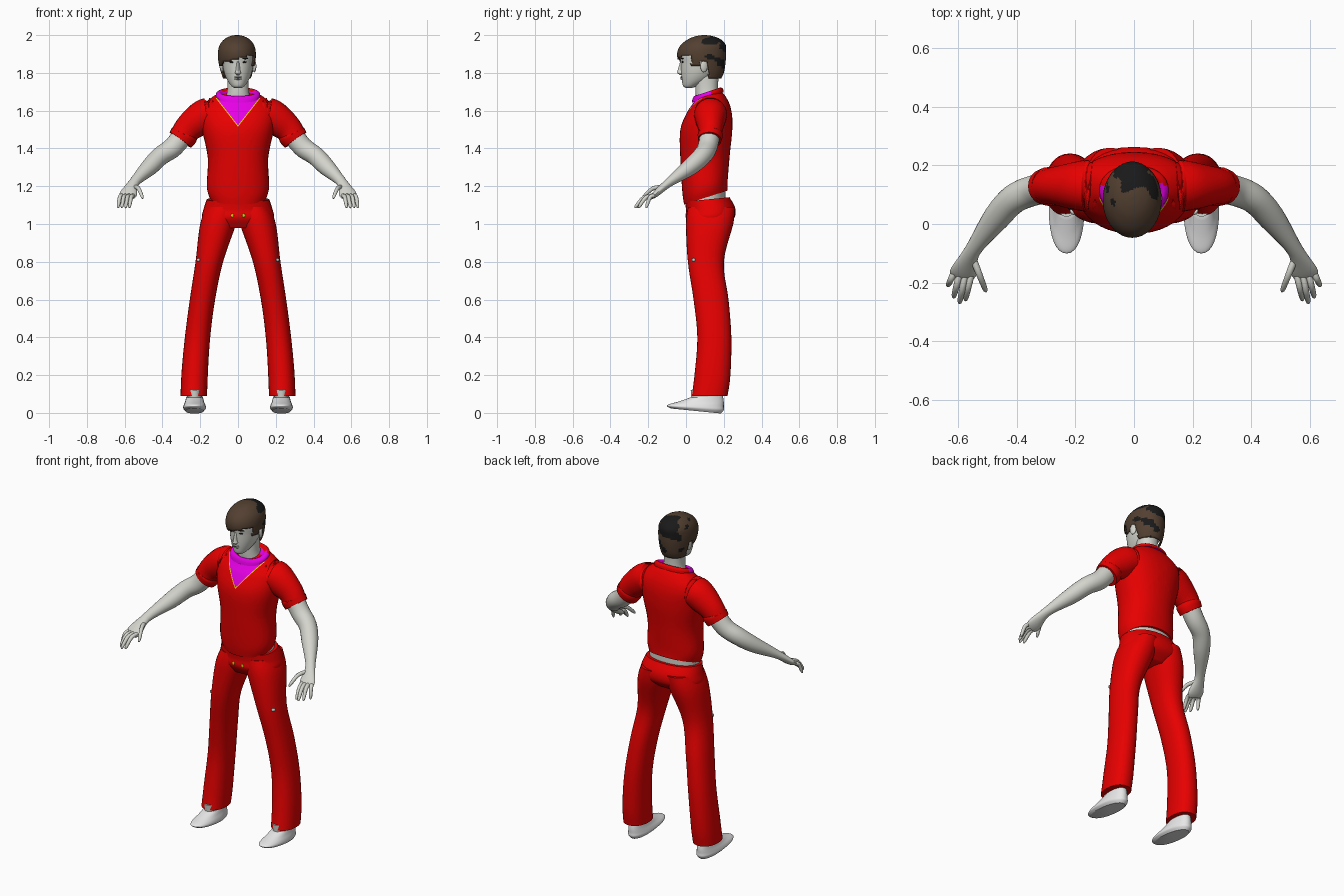
import bpy, bmesh, math
from mathutils import Vector, noise

if "Cube" in bpy.data.objects:
    bpy.data.objects.remove(bpy.data.objects["Cube"], do_unlink=True)


def material(name, *rgb):
    mat = bpy.data.materials.new(name)
    mat.use_nodes = True
    mat.diffuse_color = (*rgb, 1)
    shader = mat.node_tree.nodes["Principled BSDF"]
    shader.inputs["Base Color"].default_value = (*rgb, 1)
    return mat


RED = material("red cloth", .8, 0, 0)
MAGENTA = material("magenta undershirt", .8, 0, .8)
YELLOW = material("yellow stitching", .8, .6, 0)
SKIN = material("pale skin", .66, .66, .61)
BROWN = material("brown hair", .085, .05, .03)
BLACK = material("black", .01, .01, .01)
WHITE = material("white shoe", 1, 1, 1)
SIDES = (("left", 1), ("right", -1))
made = []


def spline(keys, steps):
    """Catmull-Rom interpolation through rows of numbers."""
    rows = []
    last = len(keys) - 1
    for i in range(last):
        before, start, end, after = (keys[max(0, min(last, i + k))] for k in (-1, 0, 1, 2))
        for step in range(steps):
            t = step / steps
            row = []
            for a, b, c, d in zip(before, start, end, after):
                linear = c - a
                square = 2 * a - 5 * b + 4 * c - d
                cube = 3 * (b - c) + d - a
                row.append(b + (linear * t + square * t ** 2 + cube * t ** 3) / 2)
            rows.append(row)
    rows.append(keys[-1])
    return rows


def circle(count, power=2):
    """Unit superellipse points."""
    def bulge(value):
        return math.copysign(abs(value) ** (2 / power), value)
    for i in range(count):
        angle = math.tau * i / count
        yield bulge(math.cos(angle)), bulge(math.sin(angle))


def loft(name, rings, materials):
    """Closed skin over a series of rings."""
    bm = bmesh.new()
    rows = [[bm.verts.new(point) for point in ring] for ring in rings]
    for low, high in zip(rows, rows[1:]):
        for i in range(len(low)):
            bm.faces.new((low[i - 1], low[i], high[i], high[i - 1]))
    bm.faces.new(rows[0])
    bm.faces.new(rows[-1])
    bmesh.ops.recalc_face_normals(bm, faces=bm.faces)
    mesh = bpy.data.meshes.new(name)
    bm.to_mesh(mesh)
    bm.free()
    for mat in materials:
        mesh.materials.append(mat)
    ob = bpy.data.objects.new(name, mesh)
    bpy.context.collection.objects.link(ob)
    made.append(ob)
    return ob


def level(z):
    return 0


def stack(name, keys, *materials, centre=level, tilt=level, count=32, steps=5, power=2.2):
    """Level sections: height, half width, front, back."""
    rings = []
    for z, half, front, back in spline(keys, steps):
        middle, depth = (front + back) / 2, (back - front) / 2
        rings.append([(centre(z) + half * c, middle + depth * s, z + tilt(z) * depth * s)
                      for c, s in circle(count, power)])
    return loft(name, rings, materials)


def tube(name, keys, mat, mirror, count=20, steps=5):
    """Sections square to a path: x, y, z, half width, half thickness."""
    rows = spline(keys, steps)
    path = [Vector(row[:3]) for row in rows]
    rings = []
    for i, (point, row) in enumerate(zip(path, rows)):
        along = (path[min(i + 1, len(path) - 1)] - path[max(i - 1, 0)]).normalized()
        across = Vector((1, 0, 0))
        across = (across - along * across.dot(along)).normalized()
        normal = along.cross(across)
        ring = [point + across * row[3] * c + normal * row[4] * s for c, s in circle(count)]
        rings.append([(mirror * p.x, p.y, p.z) for p in ring])
    return loft(name, rings, [mat])


def blob(name, location, size, mat, turn=0):
    bpy.ops.mesh.primitive_uv_sphere_add(segments=16, ring_count=10, location=location,
                                         rotation=(0, 0, turn))
    ob = bpy.context.object
    ob.name, ob.scale = name, size
    ob.data.materials.append(mat)
    made.append(ob)


# Shirt body: hem rises behind, neck opening drops in front
def shirt_tilt(z):
    return 2 * max(0, 1.3 - z) + 3 * max(0, z - 1.6)


shirt = stack("shirt", [
    (1.14, .15, -.01, .22), (1.2, .165, -.02, .22), (1.35, .16, -.03, .23),
    (1.5, .19, -.03, .245), (1.6, .2, .01, .24), (1.66, .15, .04, .21),
    (1.69, .1, .05, .18)], RED, MAGENTA, YELLOW, tilt=shirt_tilt, count=40)

# V inset with a stitched edge, cut into the chest
slope, tip, stitch = 1.28, 1.515, .008
bm = bmesh.new()
bm.from_mesh(shirt.data)
for low in (tip, tip + stitch):
    for _, sx in SIDES:
        bmesh.ops.bisect_plane(bm, geom=bm.verts[:] + bm.edges[:] + bm.faces[:],
                               plane_co=(0, 0, low), plane_no=(-slope * sx, 0, 1))
for face in bm.faces:
    c = face.calc_center_median()
    rise = c.z - tip - slope * abs(c.x)
    if c.y < .09 and rise > 0:
        face.material_index = 2 if rise < stitch else 1
bm.to_mesh(shirt.data)
bm.free()

# Collar, magenta in front and red behind
collar = stack("collar", [(1.67, .118, .03, .2), (1.69, .116, .035, .195), (1.7, .1, .045, .18),
                          (1.69, .08, .06, .17)], RED, MAGENTA, tilt=lambda z: .33)
for face in collar.data.polygons:
    face.material_index = int(face.center.y < .135)

# Bare waist showing between shirt and trousers
stack("waist", [(1.05, .15, .01, .21), (1.25, .15, 0, .21)], SKIN)

# Trousers
stack("trouser_hips", [(1.13, .166, -.005, .23), (1.08, .182, 0, .26), (1.03, .19, 0, .255),
                       (.98, .15, .03, .2)], RED, tilt=lambda z: max(0, z - 1.03))
for side, sx in SIDES:
    def leg_line(z):
        return sx * (.235 - .13 * z * z)

    def foot_line(z):
        return sx * .23

    stack(side + "_trouser_leg", [
        (1.09, .085, .01, .26), (1, .095, 0, .25), (.8, .073, .01, .2), (.6, .067, .04, .225),
        (.4, .067, .06, .24), (.2, .07, .045, .235), (.09, .07, .03, .22)], RED, centre=leg_line)
    blob(side + "_thigh_patch", (sx * .21, .04, .81), (.012, .006, .009), SKIN, sx * .8)
    blob(side + "_fly_stitch", (sx * .03, 0, 1.045), (.008, .004, .01), YELLOW)

    # Feet, with the toe turned up
    stack(side + "_ankle", [(.06, .04, .03, .19), (.12, .04, .025, .195)], SKIN, centre=foot_line)
    stack(side + "_shoe", [
        (.01, .048, -.08, .185), (.025, .06, -.1, .2), (.04, .058, -.09, .2),
        (.06, .05, -.04, .2), (.085, .044, .02, .195)], WHITE, centre=foot_line,
        tilt=lambda z: 2 * z - .12)

    # Sleeve with a turned cuff
    tube(side + "_sleeve", [
        (.11, .125, 1.575, .08, .085), (.16, .13, 1.58, .088, .088), (.21, .13, 1.55, .086, .08),
        (.265, .13, 1.505, .074, .066), (.3, .126, 1.455, .066, .06)], RED, sx)
    tube(side + "_cuff", [
        (.282, .128, 1.48, .07, .064), (.287, .128, 1.47, .074, .067),
        (.305, .126, 1.445, .07, .062)], RED, sx)

    # Arm running into the palm
    tube(side + "_arm", [
        (.27, .13, 1.5, .056, .054), (.34, .115, 1.41, .054, .052), (.41, .085, 1.36, .05, .05),
        (.47, .02, 1.3, .046, .044), (.55, -.09, 1.22, .028, .024), (.58, -.16, 1.16, .046, .017),
        (.59, -.185, 1.14, .036, .01)], SKIN, sx)

    # Fingers fan out from the knuckles
    reach = {"index": .09, "middle": .1, "ring": .08, "little": .04}
    digits = [(name, Vector((.555 + .02 * i, -.17, 1.15)), Vector((.02, -length, -.065)))
              for i, (name, length) in enumerate(reach.items())]
    digits.append(("thumb", Vector((.55, -.115, 1.195)), Vector((-.045, -.115, -.06))))
    for name, knuckle, span in digits:
        keys = []
        for t, radius in ((0, .012), (.5, .011), (.9, .009), (1, .004)):
            point = knuckle + span * t + Vector((0, 0, .1)) * t * (1 - t)
            keys.append((*point, radius, radius))
        tube(f"{side}_{name}_finger", keys, SKIN, sx, count=10, steps=3)

# Neck, head and nose
stack("neck", [(1.62, .085, .06, .19), (1.7, .058, .05, .17), (1.82, .058, .05, .175)], SKIN)
stack("head", [
    (1.72, .018, 0, .03), (1.73, .034, -.015, .06), (1.76, .056, -.022, .12),
    (1.8, .073, -.026, .165), (1.85, .083, -.028, .19), (1.9, .087, -.03, .2),
    (1.95, .074, -.005, .19), (1.98, .04, .04, .15)], SKIN, power=2)
stack("nose", [(1.79, .01, -.034, 0), (1.8, .017, -.046, 0), (1.815, .012, -.044, 0),
               (1.865, .008, -.029, 0)], SKIN, count=12)

# Face details
for z in (1.768, 1.778):
    blob("lip", (0, -.02, z), (.02, .01, .005), SKIN)
blob("mouth_line", (0, -.028, 1.773), (.017, .002, .0015), BLACK)
for side, sx in SIDES:
    blob(side + "_ear", (sx * .086, .095, 1.835), (.01, .02, .032), SKIN, sx * .3)
    blob(side + "_eye", (sx * .034, -.0185, 1.857), (.012, .004, .005), BLACK, sx * .3)
    blob(side + "_brow", (sx * .036, -.0195, 1.876), (.018, .004, .004), BLACK, sx * .3)

# Hair: a cap trimmed to a swept fringe, sideburns and nape
hair = stack("hair", [
    (1.755, .066, .06, .178), (1.8, .085, 0, .2), (1.86, .098, -.04, .21), (1.91, .1, -.046, .212),
    (1.95, .09, -.026, .21), (1.98, .064, .015, .18), (1.995, .034, .055, .14), (2, .008, .09, .105)],
    BROWN, BLACK, centre=lambda z: -.006, count=56, power=2)


def hairline(c):
    if c.y < .03:
        return 1.875 + c.x / 4
    if c.y < .12:
        return 1.835 if c.y < .075 else 1.86
    return 1.77


bm = bmesh.new()
bm.from_mesh(hair.data)
spare = [f for f in bm.faces if f.calc_center_median().z < hairline(f.calc_center_median())]
bmesh.ops.delete(bm, geom=spare, context="FACES")

# Black patches toward the crown and back
for face in bm.faces:
    c = face.calc_center_median()
    patch = noise.noise(c * 17) + 5 * (c.y - .15) + 3 * (c.z - 1.9)
    face.material_index = int(patch > .22)
bm.to_mesh(hair.data)
bm.free()
shell = hair.modifiers.new("thickness", "SOLIDIFY")
shell.thickness = .008

# Smooth shading with crisp hems
bpy.ops.object.select_all(action="DESELECT")
for ob in made:
    ob.select_set(True)
bpy.context.view_layer.objects.active = made[0]
bpy.ops.object.shade_smooth_by_angle(angle=math.radians(40))
